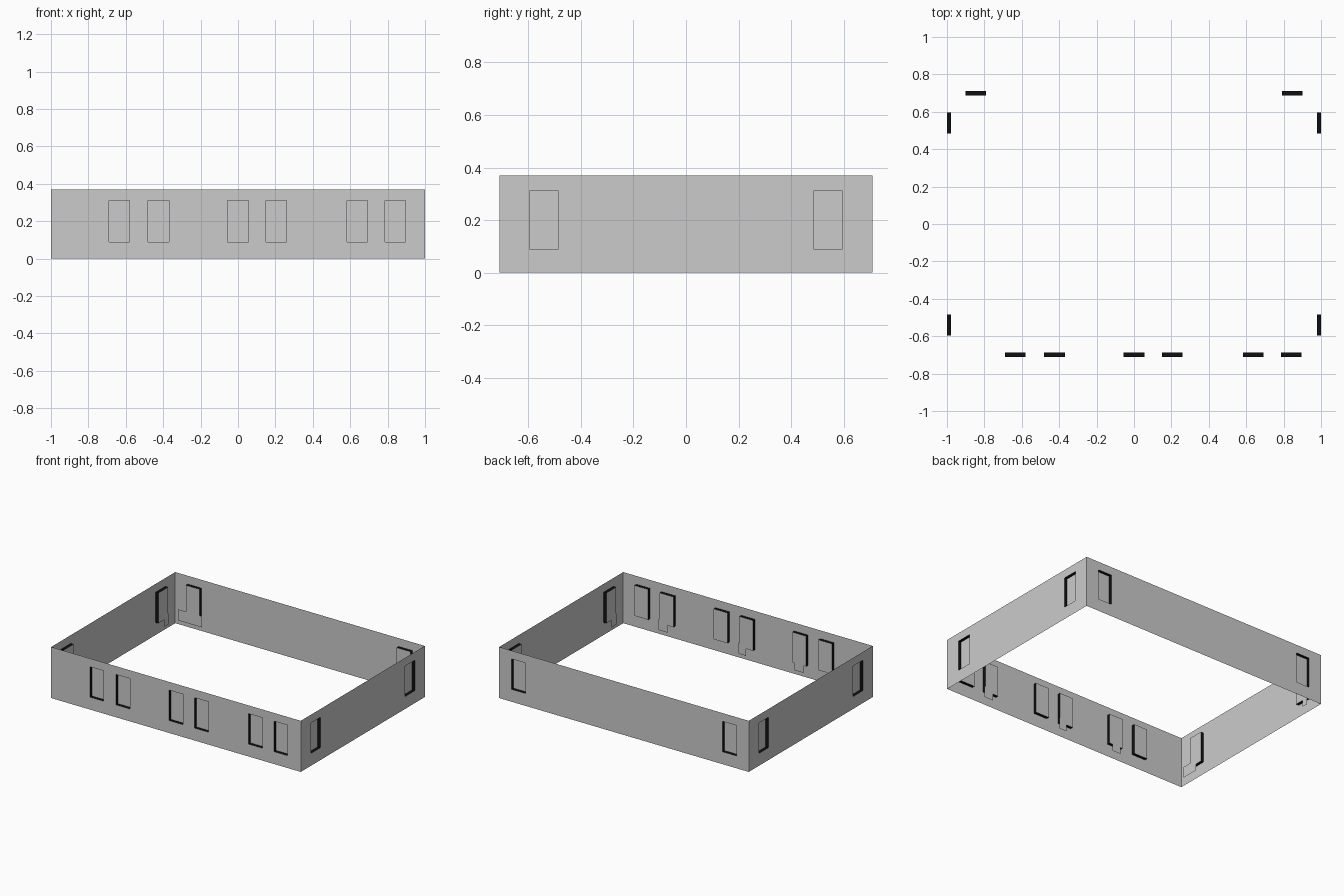
import bpy
import bmesh
from math import radians
from mathutils import Matrix

cube = bpy.data.objects.get("Cube")
if cube:
    bpy.data.objects.remove(cube, do_unlink=True)

HALF_X, HALF_Y, HEIGHT = 1.0, 0.71, 0.37
SILL, HEAD, HALF_WIN, DEPTH = 0.09, 0.31, 0.055, 0.022


def material(name, rgb):
    mat = bpy.data.materials.new(name)
    mat.use_nodes = True
    color = (*rgb, 1.0)
    mat.diffuse_color = color
    mat.node_tree.nodes["Principled BSDF"].inputs["Base Color"].default_value = color
    return mat


grey = material("wall grey", (0.6, 0.6, 0.6))
black = material("reveal black", (0.005, 0.005, 0.005))


def panel(bm, u0, u1, z0, z1, y):
    """Upright rectangle facing outward (local -y)."""
    corners = [(u0, y, z0), (u1, y, z0), (u1, y, z1), (u0, y, z1)]
    return bm.faces.new([bm.verts.new(c) for c in corners])


def finish(bm, name, mat, angle):
    bmesh.ops.remove_doubles(bm, verts=bm.verts, dist=0.0001)
    bmesh.ops.transform(bm, matrix=Matrix.Rotation(radians(angle), 4, "Z"), verts=bm.verts)
    mesh = bpy.data.meshes.new(name)
    bm.to_mesh(mesh)
    bm.free()
    mesh.materials.append(mat)
    bpy.context.collection.objects.link(bpy.data.objects.new(name, mesh))


def build_side(side, angle, half, dist, windows, sheets):
    out, back = -dist, -dist + DEPTH

    # Thin wall sheet with window openings
    bm = bmesh.new()
    cuts = [-half]
    for c in windows:
        cuts += [c - HALF_WIN, c + HALF_WIN]
    cuts.append(half)
    for i in range(len(cuts) - 1):
        rows = [(0, SILL), (SILL, HEAD), (HEAD, HEIGHT)]
        for j, (z0, z1) in enumerate(rows):
            if not (i % 2 and j == 1):
                panel(bm, cuts[i], cuts[i + 1], z0, z1, out)
    finish(bm, side + "_wall", grey, angle)

    # Recessed panes
    bm = bmesh.new()
    for c in windows:
        panel(bm, c - HALF_WIN, c + HALF_WIN, SILL, HEAD, back)
    finish(bm, side + "_window_panes", grey, angle)

    # Dark reveals between wall and panes
    bm = bmesh.new()
    for c in windows:
        a, b = c - HALF_WIN, c + HALF_WIN
        loop = [(a, SILL), (b, SILL), (b, HEAD), (a, HEAD)]
        for k in range(4):
            (u0, z0), (u1, z1) = loop[k], loop[(k + 1) % 4]
            quad = [(u0, out, z0), (u0, back, z0), (u1, back, z1), (u1, out, z1)]
            bm.faces.new([bm.verts.new(p) for p in quad])
    finish(bm, side + "_window_reveals", black, angle)

    # Thin upright sheets hanging just inside the panes
    bm = bmesh.new()
    for u0, u1 in sheets:
        panel(bm, u0, u1, 0.04, 0.12, back + 0.002)
    finish(bm, side + "_inner_sheets", grey, angle)


build_side("front", 0, HALF_X, HALF_Y,
           [-0.635, -0.425, 0.0, 0.205, 0.638, 0.84],
           [(-0.46, -0.39), (0.0, 0.06), (0.63, 0.7)])
build_side("left", 90, HALF_Y, HALF_X, [-0.54, 0.54], [(-0.6, -0.54), (0.5, 0.57)])
build_side("back", 180, HALF_X, HALF_Y, [-0.845, 0.845], [(-0.92, -0.86), (0.77, 0.96)])
build_side("right", 270, HALF_Y, HALF_X, [-0.54, 0.54], [(-0.6, -0.55), (0.53, 0.66)])
